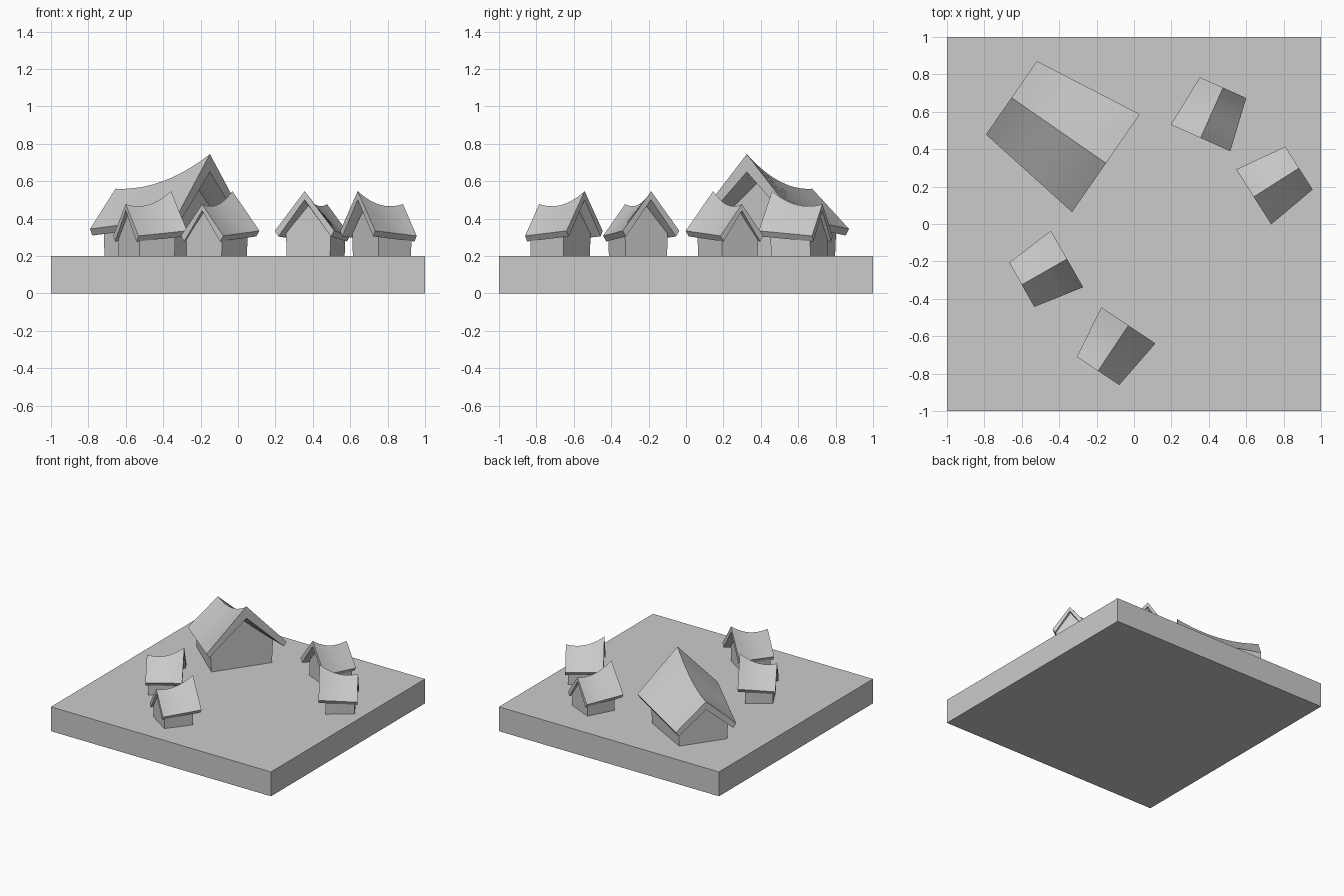
import bpy, math
from mathutils import Vector

if "Cube" in bpy.data.objects:
    bpy.data.objects.remove(bpy.data.objects["Cube"])

BASE = 0.2


def mix(pair, t):
    """Blend from the back value to the front value."""
    return pair[0] + (pair[1] - pair[0]) * t


def loft(name, sections):
    """Skin a row of closed cross-sections and cap both ends."""
    n = len(sections[0])
    verts = [p for s in sections for p in s]
    faces = []
    for i in range(len(sections) - 1):
        a, b = i * n, (i + 1) * n
        for k in range(n):
            m = (k + 1) % n
            faces.append((a + k, a + m, b + m, b + k))
    last = (len(sections) - 1) * n
    if n == 6:  # roof chevron: split the caps at the ridge
        caps = [(0, 1, 2, 3), (0, 3, 4, 5)]
    else:
        caps = [tuple(range(n))]
    for c in caps:
        faces.append(tuple(reversed(c)))
        faces.append(tuple(last + k for k in c))
    mesh = bpy.data.meshes.new(name)
    mesh.from_pydata(verts, [], faces)
    obj = bpy.data.objects.new(name, mesh)
    bpy.context.collection.objects.link(obj)
    bpy.ops.object.select_all(action='DESELECT')
    obj.select_set(True)
    bpy.context.view_layer.objects.active = obj
    bpy.ops.object.mode_set(mode='EDIT')
    bpy.ops.mesh.select_all(action='SELECT')
    bpy.ops.mesh.normals_make_consistent(inside=False)
    bpy.ops.object.mode_set(mode='OBJECT')
    bpy.ops.object.shade_smooth_by_angle(angle=math.radians(30))
    return obj


def house(name, front, back, p):
    """Hut with a sagging ridge; each pair in p runs (back, front)."""
    front, back = Vector(front), Vector(back)
    run = front - back
    length = run.length
    d = run / length
    side = Vector((d.y, -d.x))

    def pt(t, w, z):
        q = back + run * t + side * w
        return (q.x, q.y, z)

    def ridge(t):
        return p['ridge'][0] + (p['ridge'][1] - p['ridge'][0] - p['sag']) * t + p['sag'] * t * t

    # roof slab
    rows = []
    for i in range(11):
        t = i / 10
        w, e, r = mix(p['roof_half'], t), mix(p['eave'], t), ridge(t)
        wi, eb = w - p['inset'], e - p['drop']
        rows.append([pt(t, 0, r), pt(t, w, e), pt(t, wi, eb),
                     pt(t, 0, r - mix(p['thick'], t)), pt(t, -wi, eb), pt(t, -w, e)])
    loft(name + "_roof", rows)

    # tapered, slightly flared walls ending inside the roof slab
    rows = []
    t0, t1 = p['gap'][0] / length, 1 - p['gap'][1] / length
    for i in range(9):
        u = i / 8
        t = t0 + (t1 - t0) * u
        w = mix(p['wall_half'], u)
        wt = w * 1.04
        r = ridge(t)
        half = mix(p['thick'], t) * 0.6
        top = r + (mix(p['eave'], t) - r) * wt / mix(p['roof_half'], t) - half
        rows.append([pt(t, -w, BASE), pt(t, w, BASE), pt(t, wt, top),
                     pt(t, 0, r - half), pt(t, -wt, top)])
    loft(name + "_walls", rows)


# square ground slab
bpy.ops.mesh.primitive_cube_add(size=1, location=(0, 0, BASE / 2))
slab = bpy.context.object
slab.name = "ground_slab"
slab.scale = (2, 2, BASE)
bpy.ops.object.transform_apply(location=False, rotation=False, scale=True)

# large hall
house("hall", (-0.15, 0.325), (-0.655, 0.675), dict(
    ridge=(0.56, 0.745), sag=0.21, eave=(0.345, 0.405), roof_half=(0.239, 0.318),
    thick=(0.065, 0.095), inset=0.022, drop=0.035,
    wall_half=(0.19, 0.24), gap=(0.06, 0.105)))

# four small huts facing the middle
small = dict(ridge=(0.478, 0.547), sag=0.154, eave=(0.308, 0.335), roof_half=(0.136, 0.174),
             thick=(0.035, 0.046), inset=0.02, drop=0.03,
             wall_half=(0.112, 0.127), gap=(0.02, 0.05))
huts = [((-0.03, -0.542), (-0.192, -0.785)),
        ((-0.358, -0.187), (-0.6, -0.325)),
        ((0.356, 0.46), (0.476, 0.729)),
        ((0.64, 0.145), (0.882, 0.299))]
for i, (f, b) in enumerate(huts, 1):
    house("hut_%d" % i, f, b, small)
